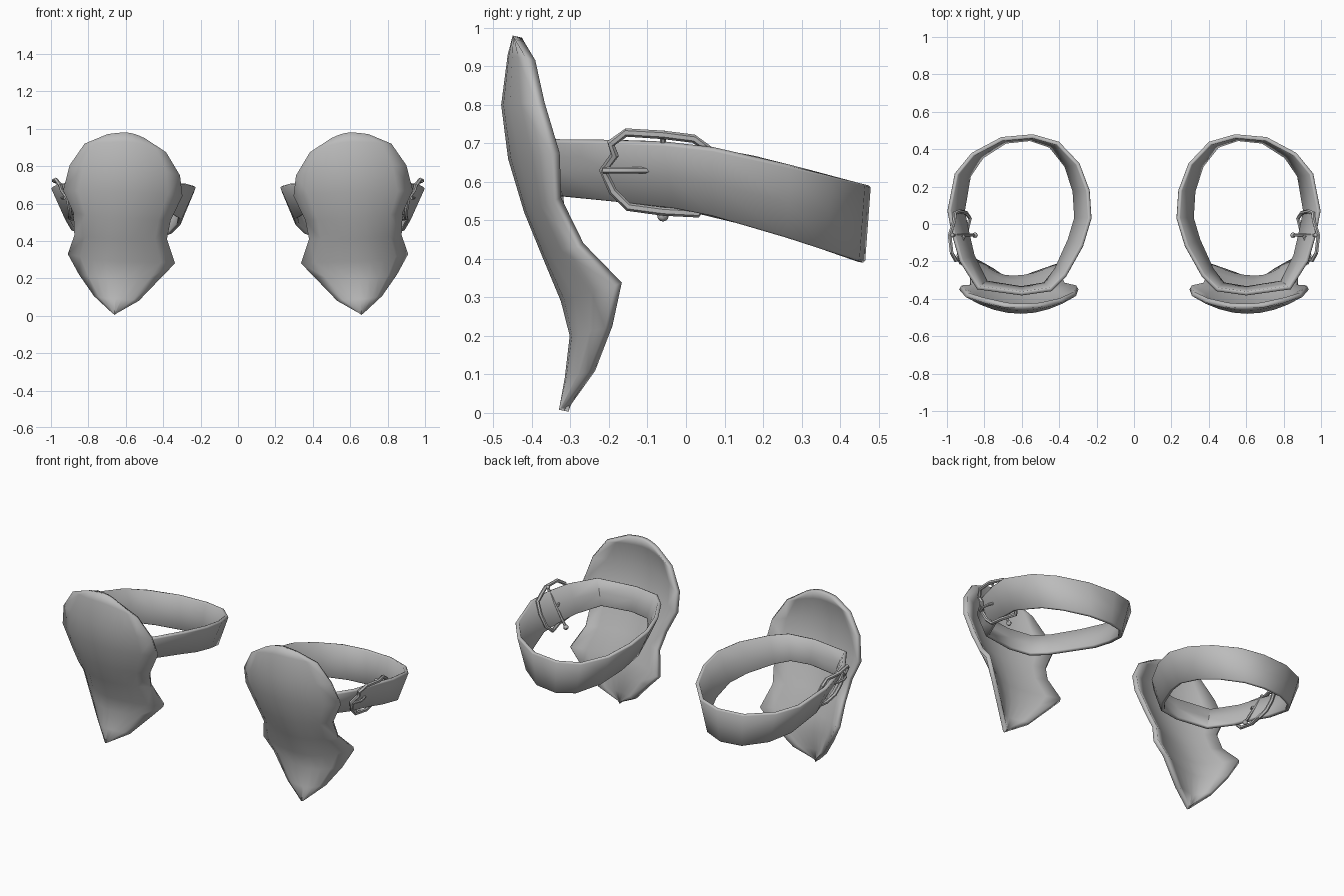
import bpy, bmesh, math
from mathutils import Vector

if "Cube" in bpy.data.objects:
    bpy.data.objects.remove(bpy.data.objects["Cube"])

grey = bpy.data.materials.new("plain_grey")
grey.diffuse_color = (0.5, 0.5, 0.5, 1)
grey.use_nodes = True
grey.node_tree.nodes["Principled BSDF"].inputs["Base Color"].default_value = grey.diffuse_color


def finish(name, bm, thickness=0, offset=-1, bevel=0):
    """Make an object, thicken it, and mirror it to the other leg."""
    bmesh.ops.recalc_face_normals(bm, faces=bm.faces)
    me = bpy.data.meshes.new(name)
    bm.to_mesh(me)
    bm.free()
    ob = bpy.data.objects.new(name, me)
    bpy.context.collection.objects.link(ob)
    me.materials.append(grey)
    bpy.ops.object.select_all(action='DESELECT')
    ob.select_set(True)
    bpy.context.view_layer.objects.active = ob
    bpy.ops.object.shade_smooth_by_angle(angle=math.radians(40))
    if thickness:
        m = ob.modifiers.new("thickness", 'SOLIDIFY')
        m.thickness, m.offset = thickness, offset
    if bevel:
        m = ob.modifiers.new("soft_edge", 'BEVEL')
        m.width, m.segments, m.angle_limit = bevel, 1, math.radians(60)
    ob.modifiers.new("other_leg", 'MIRROR')
    return ob


def skin(bm, rows, closed=False):
    """Join rows of vertices with quads."""
    n = len(rows[0])
    for a, b in zip(rows, rows[1:]):
        for i in range(n if closed else n - 1):
            j = (i + 1) % n
            bm.faces.new((a[i], a[j], b[j], b[i]))


def tube(bm, path, r, sides=6, closed=False):
    """Sweep a round section along a path."""
    pts = [Vector(p) for p in path]
    n, rings = len(pts), []
    for i, p in enumerate(pts):
        if closed:
            d = pts[(i + 1) % n] - pts[i - 1]
        else:
            d = pts[min(i + 1, n - 1)] - pts[max(i - 1, 0)]
        d.normalize()
        ref = Vector((1, 0, 0)) if abs(d.x) < 0.8 else Vector((0, 1, 0))
        u = d.cross(ref).normalized()
        v = d.cross(u)
        rings.append([bm.verts.new(p + r * (math.cos(k * math.tau / sides) * u +
                                            math.sin(k * math.tau / sides) * v))
                      for k in range(sides)])
    skin(bm, rings + rings[:1] if closed else rings, True)
    if not closed:
        bm.faces.new(rings[0])
        bm.faces.new(rings[-1])


# Shield plate: each row is centre, inner edge, outer edge
ROWS = [
    ((.60, -.450, .980), (.50, -.445, .950), (.70, -.445, .970)),
    ((.60, -.463, .930), (.385, -.420, .875), (.82, -.415, .920)),
    ((.605, -.480, .80), (.31, -.385, .750), (.90, -.390, .805)),
    ((.61, -.462, .660), (.297, -.350, .640), (.935, -.350, .67)),
    ((.62, -.420, .520), (.36, -.335, .510), (.88, -.345, .550)),
    ((.63, -.375, .410), (.38, -.295, .410), (.875, -.285, .43)),
    ((.64, -.325, .290), (.337, -.235, .28), (.91, -.185, .330)),
    ((.65, -.302, .200), (.405, -.235, .21), (.85, -.210, .220)),
    ((.655, -.315, .09), (.53, -.280, .080), (.77, -.255, .105)),
    ((.66, -.330, .008), (.650, -.328, .012), (.67, -.325, .012)),
]
bm = bmesh.new()
rows = []
for c, inner, outer in ROWS:
    row = []
    for k in range(-4, 5):
        t = abs(k) / 4
        e = inner if k < 0 else outer
        row.append(bm.verts.new((c[0] + (e[0] - c[0]) * t,
                                 c[1] + (e[1] - c[1]) * t ** 2,
                                 c[2] + (e[2] - c[2]) * t ** 1.7)))
    rows.append(row)
skin(bm, rows)
plate = finish("shield_plate", bm)
# Thicken towards the leg
m = plate.modifiers.new("thickness", 'SOLIDIFY')
m.thickness = 0.026
front = sum(p.normal.y * p.area for p in plate.data.polygons)
m.offset = -1 if front < 0 else 1
plate.modifiers.move(1, 0)

# Strap: outline of the top edge seen from above
LOOP = [(.54, .48), (.40, .44), (.29, .325), (.235, .18), (.225, .03), (.27, -.12),
        (.36, -.28), (.44, -.36), (.60, -.383), (.84, -.35), (.935, -.20), (.975, -.06),
        (1.0, .07), (.96, .27), (.87, .38), (.71, .465)]


def lerp_table(y, table):
    for (y0, a), (y1, b) in zip(table, table[1:]):
        if y <= y1:
            return a + (b - a) * (y - y0) / (y1 - y0)
    return table[-1][1]


def strap_top(y):
    return lerp_table(y, [(-.4, .706), (-.08, .70), (.1, .68), (.48, .59)])


def strap_bottom(y):
    return lerp_table(y, [(-.4, .565), (-.1, .535), (.1, .505), (.48, .39)])


bm = bmesh.new()
rows = []
for f in (0, .5, 1):
    row = []
    for x, y in LOOP:
        yb = y + (.03 if y < 0 else -.015 * y / .48) * f
        xb = .61 + (x - .61) * (1 - .2 * f)
        row.append(bm.verts.new((xb, yb, strap_top(y) * (1 - f) + strap_bottom(y) * f)))
    rows.append(row)
skin(bm, rows, True)
finish("strap", bm, 0.022, -1, 0.005)


def strap_x(y, z):
    """Outer side of the strap at a given point."""
    x = lerp_table(y, [(-.35, .84), (-.2, .935), (-.06, .975), (.07, 1.0)])
    f = (strap_top(y) - z) / (strap_top(y) - strap_bottom(y))
    return .61 + (x - .61) * (1 - .2 * f)


# Buckle frame: rests on the strap at the front, tucked under it at the back
FRAME = [(-.155, .728), (-.06, .722), (.02, .712), (.058, .685), (.068, .62), (.06, .55),
         (.03, .518), (-.06, .523), (-.15, .535), (-.19, .575), (-.215, .63), (-.185, .67),
         (-.195, .70)]
bm = bmesh.new()
tube(bm, [(strap_x(y, z) + (.016 if y < -.1 else .0 if y < 0 else -.04), y, z)
          for y, z in FRAME], .011, 6, True)
finish("buckle_frame", bm)

# Buckle post with rounded ends, passing through the frame
bm = bmesh.new()
top, low = Vector((.972, -.06, .722)), Vector((.85, -.06, .512))
tube(bm, [top, low], .008)
for p in (top, low):
    ball = bmesh.ops.create_uvsphere(bm, u_segments=8, v_segments=6, radius=.015)
    for v in ball["verts"]:
        v.co = v.co * (1 if p is low else .8) + p
finish("buckle_post", bm)

# Buckle prong
bm = bmesh.new()
tube(bm, [(strap_x(y, .63) + d, y, .63) for y, d in
          ((-.215, .03), (-.17, .028), (-.13, .012), (-.06, -.04))], .008)
finish("buckle_prong", bm)
